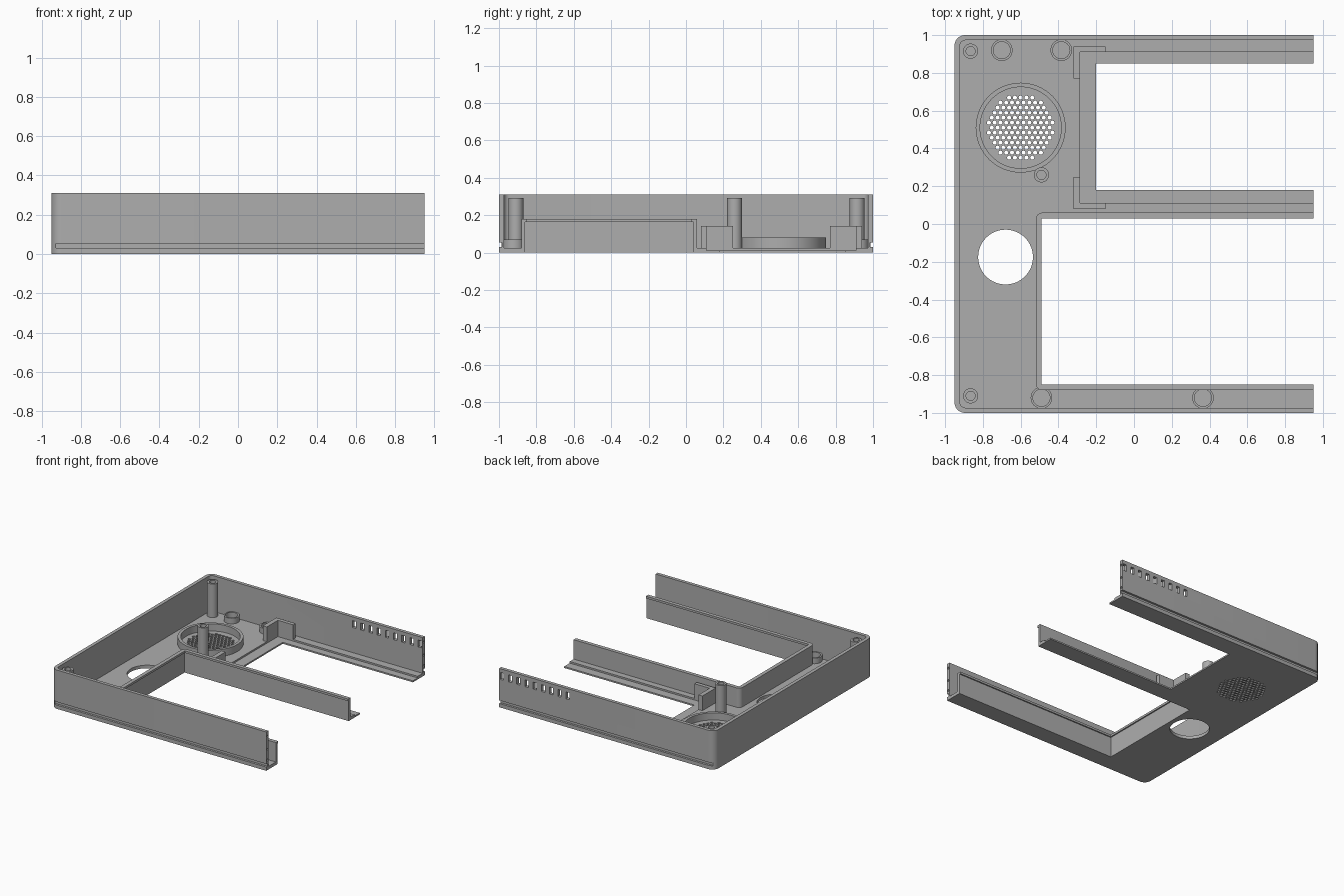
import bpy, bmesh, math

cube = bpy.data.objects.get("Cube")
if cube:
    bpy.data.objects.remove(cube)

grey = bpy.data.materials.new("plain grey")
grey.use_nodes = True
COLOUR = (0.42, 0.42, 0.42, 1)
grey.diffuse_color = COLOUR
grey.node_tree.nodes["Principled BSDF"].inputs["Base Color"].default_value = COLOUR


def make(name, bm):
    bmesh.ops.recalc_face_normals(bm, faces=bm.faces)
    mesh = bpy.data.meshes.new(name)
    bm.to_mesh(mesh)
    bm.free()
    mesh.materials.append(grey)
    ob = bpy.data.objects.new(name, mesh)
    bpy.context.collection.objects.link(ob)
    return ob


def prism(bm, pts, z0, z1):
    low = [bm.verts.new((x, y, z0)) for x, y in pts]
    high = [bm.verts.new((x, y, z1)) for x, y in pts]
    bm.faces.new(low[::-1])
    bm.faces.new(high)
    for i in range(len(pts)):
        j = (i + 1) % len(pts)
        bm.faces.new((low[i], low[j], high[j], high[i]))


def rect(x0, x1, y0, y1, r=0):
    """Rectangle whose two corners at x0 are rounded by r."""
    if not r:
        return [(x0, y0), (x1, y0), (x1, y1), (x0, y1)]
    arc = [math.radians(a) for a in range(90, 181, 10)]
    top = [(x0 + r + r * math.cos(a), y1 - r + r * math.sin(a)) for a in arc]
    bottom = [(x, y0 + y1 - y) for x, y in reversed(top)]
    return [(x1, y1)] + top + bottom + [(x1, y0)]


def circle(x, y, r, n):
    steps = [2 * math.pi * i / n for i in range(n)]
    return [(x + r * math.cos(a), y + r * math.sin(a)) for a in steps]


def solid(name, *parts):
    bm = bmesh.new()
    for pts, z0, z1 in parts:
        prism(bm, pts, z0, z1)
    return make(name, bm)


def cut(ob, cutter):
    cutter.hide_render = True
    mod = ob.modifiers.new("cut", 'BOOLEAN')
    mod.operation = 'DIFFERENCE'
    mod.solver = 'EXACT'
    mod.object = cutter
    bpy.context.view_layer.objects.active = ob
    bpy.ops.object.modifier_apply(modifier=mod.name)
    bpy.data.objects.remove(cutter)


def smooth(ob):
    bpy.ops.object.select_all(action='DESELECT')
    ob.select_set(True)
    bpy.context.view_layer.objects.active = ob
    bpy.ops.object.shade_smooth_by_angle(angle=math.radians(30))


def tube(name, x, y, outer, inner, z1, blind_at=None, n=40):
    """Round boss; open right through unless blind_at gives a hole floor."""
    base = 0.02
    start = base if blind_at is None else blind_at
    bm = bmesh.new()
    rings = []
    for r, z in ((inner, start), (inner, z1), (outer, z1), (outer, base)):
        rings.append([bm.verts.new((px, py, z)) for px, py in circle(x, y, r, n)])
    pairs = list(zip(rings, rings[1:]))
    if blind_at is None:
        pairs.append((rings[-1], rings[0]))
    else:
        bm.faces.new(rings[0])
        bm.faces.new(rings[-1])
    for a, b in pairs:
        for i in range(n):
            j = (i + 1) % n
            bm.faces.new((a[i], a[j], b[j], b[i]))
    smooth(make(name, bm))


FLOOR, TOP, END, MID = 0.025, 0.31, 0.95, 0.51

# Tray with three outer walls, open at one end
tray = solid("tray", (rect(-0.95, END, -1, 1, 0.055), 0, TOP))
cut(tray, solid("pocket", (rect(-0.922, 1.2, -0.973, 0.973, 0.03), FLOOR, 0.5)))
cut(tray, solid("recess", (rect(-0.285, 1.2, 0.11, 0.91), 0.012, 0.2)))

# Floor windows, round opening and speaker grille
holes = [(rect(-0.2, 1.2, 0.18, 0.85), -0.1, 0.2),
         (rect(-0.5, 1.2, -0.86, 0.04), -0.1, 0.2),
         (circle(-0.68, -0.175, 0.145, 64), -0.1, 0.2)]
pitch = 0.0306
for row in range(-6, 7):
    for col in range(-7, 8):
        dx = (col + 0.5 * (row % 2)) * pitch
        dy = row * pitch * math.sqrt(0.75)
        if math.hypot(dx, dy) < 0.175:
            holes.append((circle(-0.6 + dx, MID + dy, 0.011, 10), -0.1, 0.2))
cut(tray, solid("floor_holes", *holes))

# Outside grooves and a row of vent slots in the back wall
slots = [(rect(-0.93, 1.2, y, y + 0.1), 0.03, 0.055) for y in (-1.083, 0.983)]
for i in range(9):
    x = 0.925 - 0.0725 * i
    slots.append((rect(x - 0.015, x + 0.015, 0.9, 1.1), 0.225, 0.28))
cut(tray, solid("wall_slots", *slots))

# Small pin holes in the wall ends
pins = bmesh.new()
for y in (-0.9865, 0.9865):
    for z in (0.08, 0.165, 0.27):
        ring = circle(y, z, 0.009, 12)
        near = [pins.verts.new((0.943, a, b)) for a, b in ring]
        far = [pins.verts.new((1.1, a, b)) for a, b in ring]
        pins.faces.new(near)
        pins.faces.new(far[::-1])
        for i in range(12):
            j = (i + 1) % 12
            pins.faces.new((near[i], near[j], far[j], far[i]))
cut(tray, make("pin_holes", pins))
smooth(tray)

# Raised rim round the front window, with a lip along its top
outline = rect(-0.52, END, -0.88, 0.06, 0.035)
rim = solid("window_rim", (outline, 0.02, 0.163))
cut(rim, solid("rim_opening", (rect(-0.5, 1.2, -0.86, 0.04), -0.1, 0.4)))
smooth(rim)
lip = solid("rim_lip", (outline, 0.163, 0.18))
cut(lip, solid("lip_opening", (rect(-0.49, 1.2, -0.85, 0.03), -0.1, 0.4)))
smooth(lip)

# Corner brackets beside the back window
corner = [(-0.32, 0.77), (-0.285, 0.77), (-0.285, 0.91),
          (-0.15, 0.91), (-0.15, 0.94), (-0.32, 0.94)]
solid("back_bracket", (corner, 0.01, 0.142))
solid("front_bracket", ([(x, 2 * MID - y) for x, y in corner], 0.01, 0.142))

# Screw posts
for i, (x, y) in enumerate([(-0.865, 0.915), (-0.865, -0.91), (-0.49, 0.26)]):
    tube(f"screw_post_{i + 1}", x, y, 0.04, 0.024, 0.293, blind_at=0.15)

# Foot sockets
for i, (x, y) in enumerate([(-0.7, 0.92), (-0.385, 0.92), (-0.49, -0.92), (0.365, -0.92)]):
    tube(f"foot_socket_{i + 1}", x, y, 0.057, 0.045, 0.07)

# Speaker ring
tube("speaker_ring", -0.6, MID, 0.238, 0.215, 0.082, n=72)
